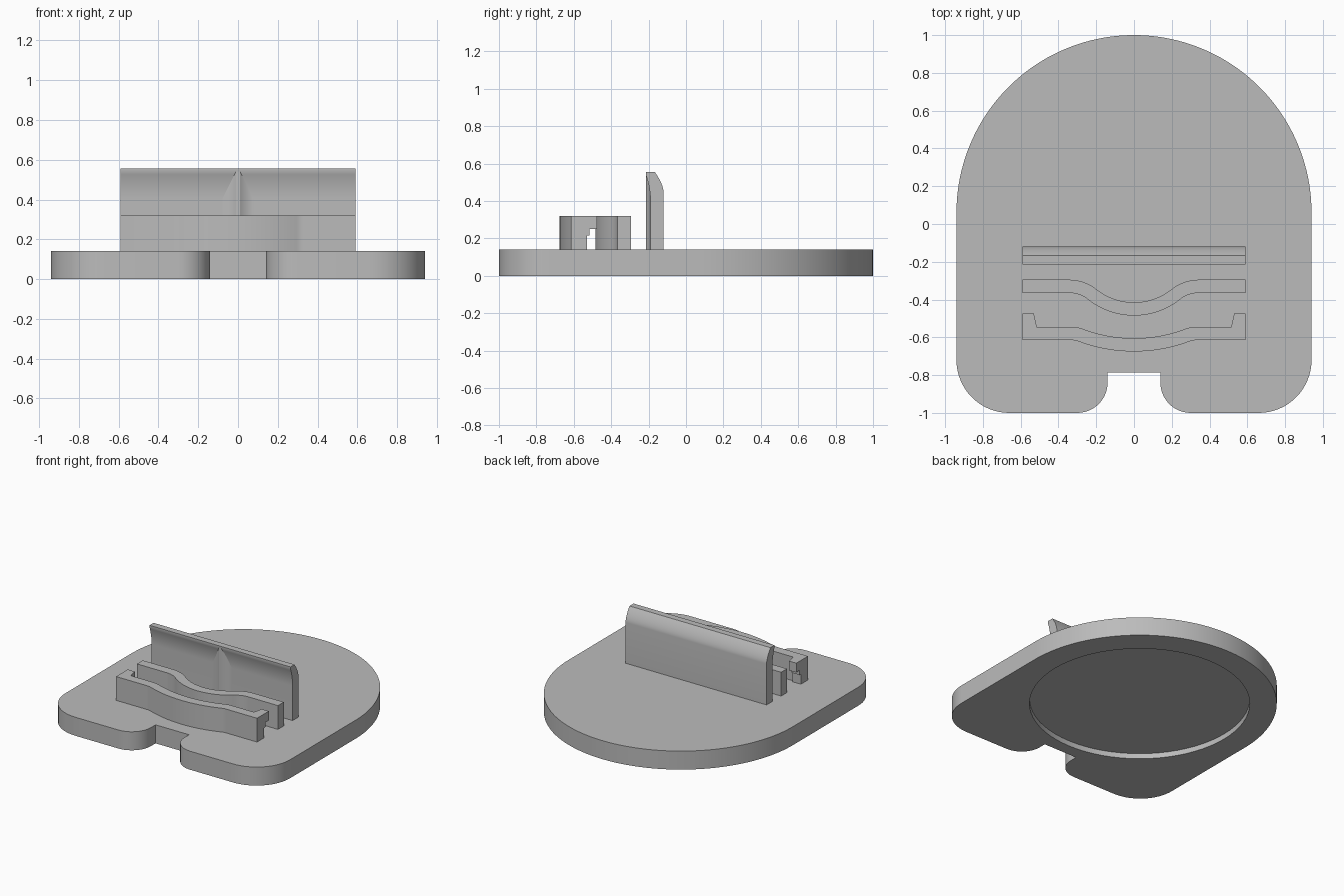
import bpy
import bmesh
from math import sin, cos, atan, pi, radians
from mathutils import Vector

if "Cube" in bpy.data.objects:
    bpy.data.objects.remove(bpy.data.objects["Cube"])

grey = bpy.data.materials.new("plain grey")
grey.use_nodes = True
colour = (0.5, 0.5, 0.5, 1)
grey.diffuse_color = colour
grey.node_tree.nodes["Principled BSDF"].inputs["Base Color"].default_value = colour

BASE_TOP = 0.14
CLIP_TOP = 0.32
FIN_TOP = 0.555
HALF = 0.59


def extrude(name, points, vector):
    """Solid made by sweeping a closed 3D outline along a vector."""
    bm = bmesh.new()
    face = bm.faces.new([bm.verts.new(p) for p in points])
    swept = bmesh.ops.extrude_face_region(bm, geom=[face])["geom"]
    moved = [g for g in swept if isinstance(g, bmesh.types.BMVert)]
    bmesh.ops.translate(bm, vec=Vector(vector), verts=moved)
    bmesh.ops.recalc_face_normals(bm, faces=bm.faces)
    mesh = bpy.data.meshes.new(name)
    bm.to_mesh(mesh)
    bm.free()
    mesh.materials.append(grey)
    obj = bpy.data.objects.new(name, mesh)
    bpy.context.collection.objects.link(obj)
    return obj


def upright(name, outline, z0, z1):
    return extrude(name, [(x, y, z0) for x, y in outline], (0, 0, z1 - z0))


def sideways(name, profile, half):
    return extrude(name, [(-half, y, z) for y, z in profile], (2 * half, 0, 0))


def arc(cx, cy, r, start, end, steps):
    angles = [radians(start + (end - start) * i / steps) for i in range(steps + 1)]
    return [(cx + r * cos(a), cy + r * sin(a)) for a in angles]


def mirrored(right):
    """Close a right-hand outline with its reflection."""
    return right + [(-x, y) for x, y in reversed(right) if abs(x) > 1e-5]


def belly(y, half, depth, r):
    """Right half of a smooth forward bow, from the middle outwards."""
    theta = 2 * atan(depth / half)
    big = half / sin(theta) - r
    bow = [theta * i / 12 for i in range(13)]
    pts = [(big * sin(a), y - depth + big * (1 - cos(a))) for a in bow]
    pts += [(half - r * sin(a), y - r * (1 - cos(a))) for a in bow[-2::-1]]
    return pts


def cut(obj, cutter):
    cutter.hide_render = True
    mod = obj.modifiers.new("cut", 'BOOLEAN')
    mod.object = cutter
    mod.solver = 'EXACT'
    bpy.context.view_layer.objects.active = obj
    bpy.ops.object.modifier_apply(modifier=mod.name)
    bpy.data.objects.remove(cutter)


# Base plate: round back, rounded front corners and a front notch
plate = [(0.14, -0.785)]
plate += arc(0.30, -0.84, 0.16, 180, 270, 12)
plate += arc(0.66, -0.72, 0.28, -90, 0, 16)
plate += arc(0, 0.06, 0.94, 0, 90, 40)
base = upright("base_plate", mirrored(plate), 0, BASE_TOP)

# Round recess under the base
cut(base, upright("recess_cutter", arc(0, 0.06, 0.755, 0, 355, 71), -0.1, 0.04))

# Middle clip: constant thickness with a bowed centre
front = belly(-0.365, 0.342, 0.12, 0.157)
back = belly(-0.295, 0.342, 0.12, 0.227)
strip = front + [(HALF, -0.365), (HALF, -0.295)] + back[::-1]
# The middle points of both edges lie on the axis, so mirror edge by edge
def full_strip(front, ends, back):
    right = front + ends + back[::-1]
    left = [(-x, y) for x, y in back[1:] + ends[::-1] + front[:0:-1]]
    return right + left


middle = upright("middle_clip",
                 full_strip(front, [(HALF, -0.365), (HALF, -0.295)], back),
                 BASE_TOP, CLIP_TOP)

# Front clip: shallower bow with hooked ends, stepped underneath
hook = [(HALF, -0.615), (HALF, -0.475), (0.53, -0.475), (0.515, -0.545)]
front_clip = upright("front_clip",
                     full_strip(belly(-0.615, 0.33, 0.06, 0.1), hook,
                                belly(-0.545, 0.33, 0.06, 0.17)),
                     BASE_TOP, CLIP_TOP)
step = [(-0.53, 0.1), (-0.53, 0.215), (-0.515, 0.215), (-0.515, 0.25),
        (-0.4, 0.25), (-0.4, 0.1)]
cut(front_clip, sideways("hook_cutter", step, 1))

# Rear fin: upright wall whose top curls forward
curl = [i / 10 for i in range(11)]
fin = [(-0.12, BASE_TOP)]
fin += [(-0.12 - 0.047 * t ** 1.6, 0.45 + (FIN_TOP - 0.45) * t) for t in curl]
fin += [(-0.215, FIN_TOP)]
fin += [(-0.19 - 0.025 * t ** 2, 0.40 + 0.14 * t) for t in curl[::-1]]
fin += [(-0.19, BASE_TOP)]
rear_fin = sideways("rear_fin", fin, HALF)

# Centre rib on the fin front, with hollow flanks
rib = [(0, -0.215)] + [(0.01 + 0.07 * t, -0.19 - 0.025 * (1 - t) ** 2) for t in curl]
rib.append((0.08, -0.18))
centre_rib = upright("centre_rib", mirrored(rib), BASE_TOP, FIN_TOP - 0.01)

# Smooth the curves and keep the edges sharp
bpy.ops.object.select_all(action='DESELECT')
for obj in (base, middle, front_clip, rear_fin, centre_rib):
    obj.select_set(True)
bpy.context.view_layer.objects.active = base
bpy.ops.object.shade_smooth_by_angle(angle=radians(30))
